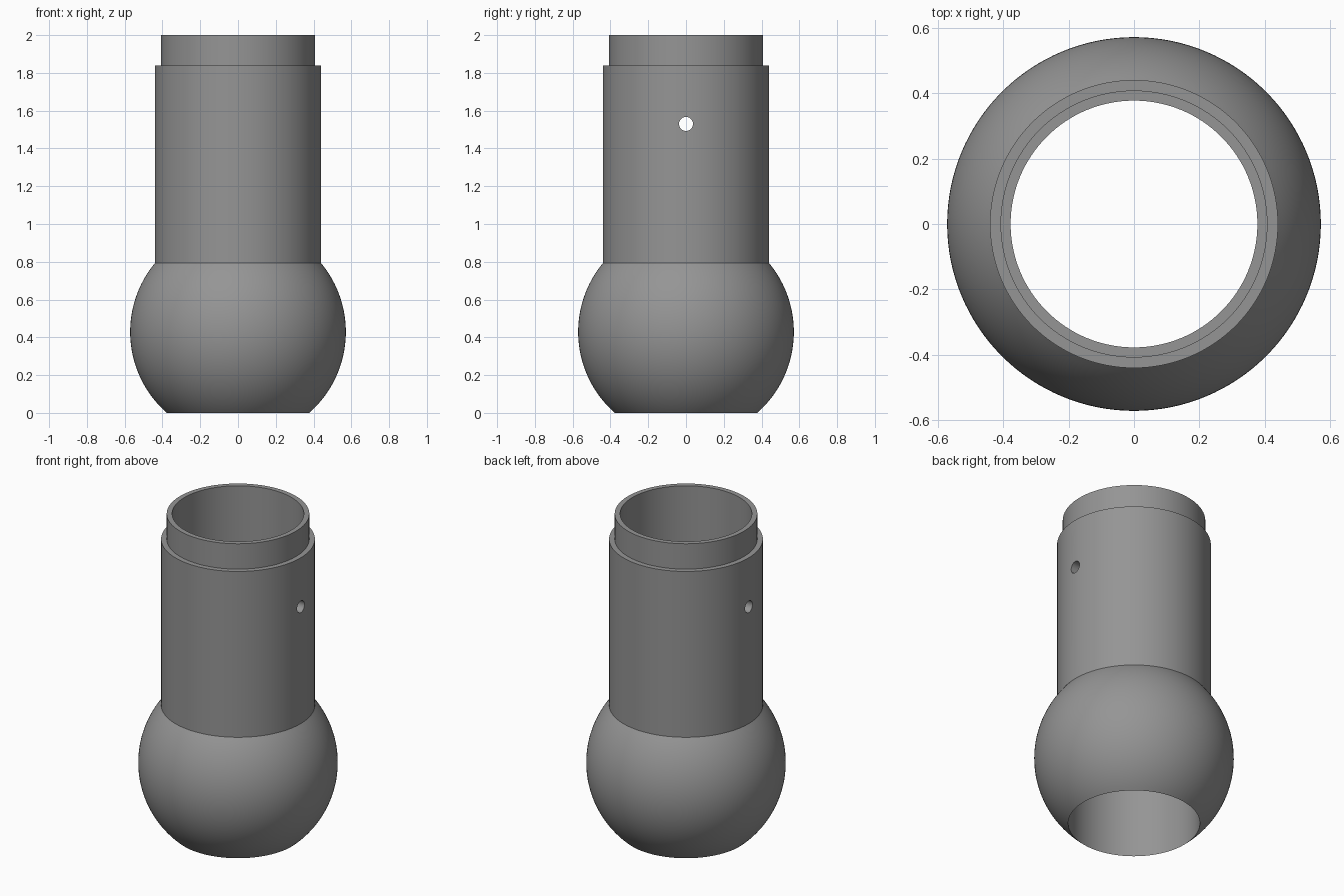
import bpy, bmesh, math

if "Cube" in bpy.data.objects:
    bpy.data.objects.remove(bpy.data.objects["Cube"])

SEGMENTS = 128
BORE = 0.377          # inner radius of the straight bore
TUBE = 0.44           # outer radius of the tube
SPIGOT = 0.408        # outer radius of the stepped rim
BALL = 0.571          # radius of the bulb
BALL_Z = math.sqrt(BALL**2 - BORE**2)

grey = bpy.data.materials.new("grey")
grey.diffuse_color = (0.3, 0.3, 0.3, 1)
grey.use_nodes = True
grey.node_tree.nodes["Principled BSDF"].inputs["Base Color"].default_value = grey.diffuse_color

# Closed cross-section: bulb arc, tube, stepped rim, then back down the bore
a0 = -math.acos(BORE / BALL)
a1 = math.acos(TUBE / BALL)
steps = 40
profile = []
for i in range(steps + 1):
    a = a0 + (a1 - a0) * i / steps
    profile.append((BALL * math.cos(a), BALL_Z + BALL * math.sin(a)))
profile[0] = (BORE, 0.0)
profile += [(TUBE, 1.84), (SPIGOT, 1.84), (SPIGOT, 2.0), (BORE, 2.0)]

# Lathe the section around z
bm = bmesh.new()
rings = []
for r, z in profile:
    rings.append([bm.verts.new((r * math.cos(t), r * math.sin(t), z))
                  for t in (2 * math.pi * k / SEGMENTS for k in range(SEGMENTS))])
for lower, upper in zip(rings, rings[1:] + rings[:1]):
    for k in range(SEGMENTS):
        n = (k + 1) % SEGMENTS
        bm.faces.new((lower[k], lower[n], upper[n], upper[k]))
bmesh.ops.recalc_face_normals(bm, faces=bm.faces)
mesh = bpy.data.meshes.new("ball_end_tube")
bm.to_mesh(mesh)
bm.free()
mesh.materials.append(grey)
tube = bpy.data.objects.new("ball_end_tube", mesh)
bpy.context.collection.objects.link(tube)

# Cross pin hole through both side walls
bpy.ops.mesh.primitive_cylinder_add(vertices=32, radius=0.037, depth=1.4,
                                    location=(0, 0, 1.53),
                                    rotation=(0, math.pi / 2, 0))
cutter = bpy.context.object
cutter.name = "pin_hole_cutter"
cutter.hide_render = True
cutter.data.materials.append(grey)

bpy.ops.object.select_all(action='DESELECT')
bpy.context.view_layer.objects.active = tube
tube.select_set(True)
cut = tube.modifiers.new("pin_hole", 'BOOLEAN')
cut.operation = 'DIFFERENCE'
cut.solver = 'EXACT'
cut.object = cutter
bpy.ops.object.modifier_apply(modifier=cut.name)
bpy.data.objects.remove(cutter)

# Smooth curved walls, crisp steps
bpy.ops.object.shade_smooth_by_angle(angle=math.radians(25))
